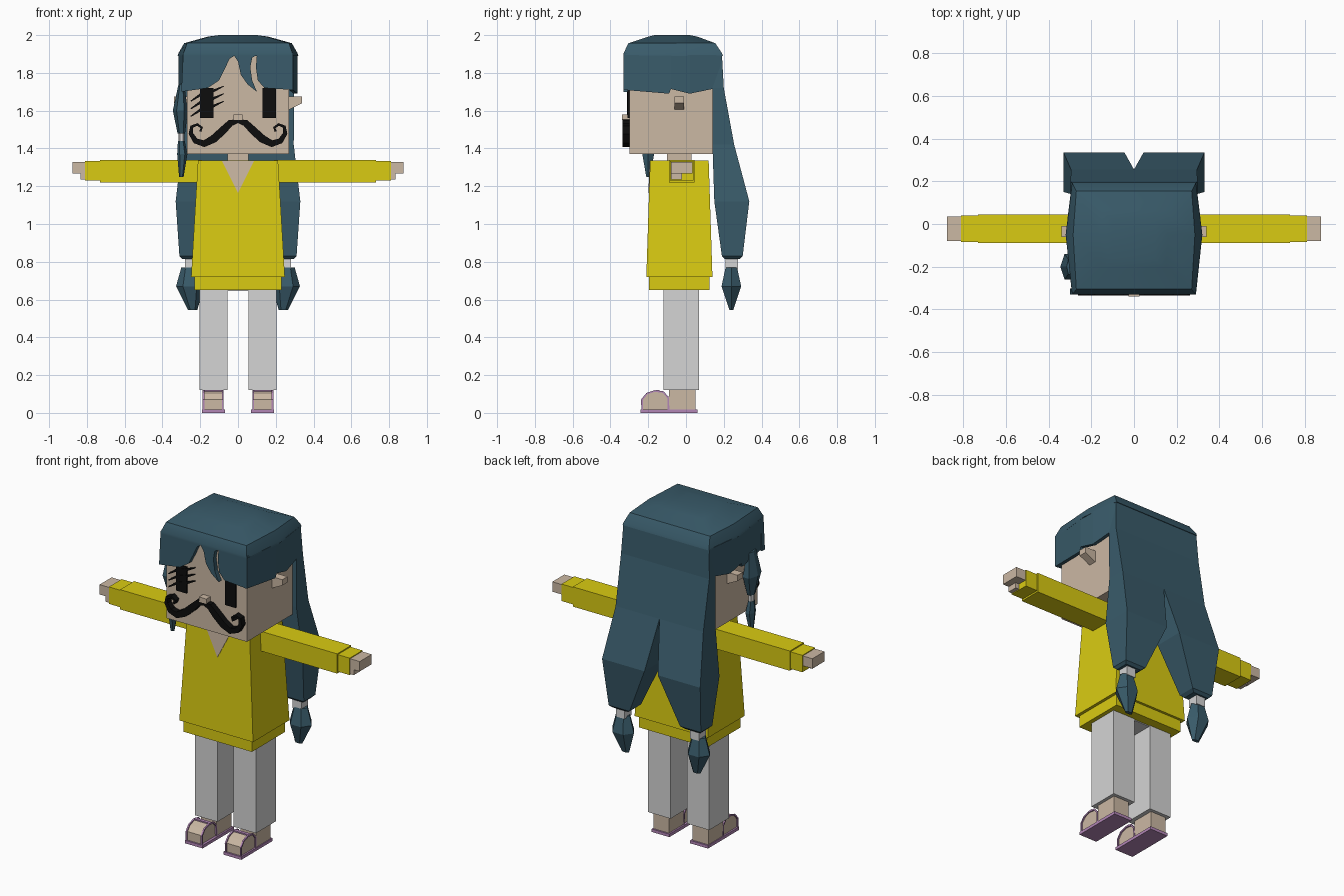
import bpy, bmesh, math
from mathutils import Vector

old = bpy.data.objects.get("Cube")
if old:
    bpy.data.objects.remove(old, do_unlink=True)


def material(name, r, g, b):
    m = bpy.data.materials.new(name)
    m.diffuse_color = (r, g, b, 1)
    m.use_nodes = True
    bsdf = m.node_tree.nodes["Principled BSDF"]
    bsdf.inputs["Base Color"].default_value = (r, g, b, 1)
    bsdf.inputs["Roughness"].default_value = 0.8
    return m


SKIN = material("skin", .60, .48, .37)
HAIR = material("dark_teal_hair", .041, .105, .145)
YELLOW = material("yellow_cloth", .70, .60, .006)
GREY = material("light_grey_cloth", .66, .66, .66)
PURPLE = material("purple_sandal", .45, .24, .47)
BLACK = material("black", .004, .004, .004)


def loft(name, rings, mat, mirror=False, smooth=False):
    """Skin a row of equal-length rings and close both ends."""
    bm = bmesh.new()
    loops = [[bm.verts.new(p) for p in ring] for ring in rings]
    n = len(loops[0])
    for a, b in zip(loops, loops[1:]):
        for i in range(n):
            j = (i + 1) % n
            bm.faces.new((a[i], a[j], b[j], b[i]))
    bm.faces.new(loops[0][::-1])
    bm.faces.new(loops[-1])
    bmesh.ops.recalc_face_normals(bm, faces=bm.faces)
    me = bpy.data.meshes.new(name)
    bm.to_mesh(me)
    bm.free()
    me.materials.append(mat)
    if smooth:
        me.shade_smooth()
        me.set_sharp_from_angle(angle=math.radians(30))
    ob = bpy.data.objects.new(name, me)
    bpy.context.scene.collection.objects.link(ob)
    if mirror:
        ob.modifiers.new("mirror", 'MIRROR')
    return ob


def rect(x0, x1, y0, y1, z):
    return [(x0, y0, z), (x1, y0, z), (x1, y1, z), (x0, y1, z)]


def box(name, x, y, z, mat, mirror=False):
    return loft(name, [rect(*x, *y, z[0]), rect(*x, *y, z[1])], mat, mirror)


def place(u, v, depth, axis):
    return (u, depth, v) if axis == 'Y' else (depth, u, v)


def prism(name, outline, depth, mat, axis='Y', mirror=False):
    """Extrude a flat outline along the given axis."""
    return loft(name, [[place(u, v, d, axis) for u, v in outline] for d in depth], mat, mirror)


def ribbon(name, path, widths, depth, mat, axis='Y', mirror=False):
    """Flat band of varying width that follows a path."""
    pts = [Vector(p) for p in path]
    rings = []
    for i, p in enumerate(pts):
        t = (pts[min(i + 1, len(pts) - 1)] - pts[max(i - 1, 0)]).normalized()
        off = Vector((-t.y, t.x)) * widths[i] / 2
        a, b = p + off, p - off
        rings.append([place(*a, depth[0], axis), place(*b, depth[0], axis),
                      place(*b, depth[1], axis), place(*a, depth[1], axis)])
    return loft(name, rings, mat, mirror=mirror)


def oval(cx, cy, z, rx, ry, n=6):
    return [(cx + rx * math.cos(math.tau * i / n), cy + ry * math.sin(math.tau * i / n), z)
            for i in range(n)]


# Head, neck and face
box("head", (-.27, .27), (-.30, .14), (1.37, 1.91), SKIN)
box("neck", (-.055, .055), (-.10, .03), (1.32, 1.38), SKIN)
box("nose", (-.025, .025), (-.34, -.29), (1.55, 1.58), SKIN)
loft("ears", [[(x, y, z) for y, z in ((-.06, lo), (-.01, lo), (-.01, 1.675), (-.06, 1.675))]
              for x, lo in ((.26, 1.60), (.34, 1.64))], SKIN, mirror=True)
box("eyes", (.13, .20), (-.309, -.30), (1.56, 1.72), BLACK, mirror=True)
for i, z in enumerate((1.57, 1.61, 1.65)):
    ribbon(f"eye_slash_{i + 1}", [(-.25, z), (-.19, z + .04), (-.14, z + .05), (-.075, z + .08)],
           (.006, .016, .016, .004), (-.312, -.30), BLACK)
ribbon("moustache",
       [(0, 1.545), (.04, 1.535), (.08, 1.495), (.13, 1.45), (.18, 1.425), (.225, 1.44),
        (.25, 1.48), (.245, 1.515), (.215, 1.527), (.192, 1.51), (.2, 1.49)],
       (.02, .035, .042, .042, .036, .03, .023, .017, .014, .013, .012),
       (-.335, -.30), BLACK, mirror=True)

# Crown of the hair, with fringe and side panels
crown = []
for z, front, mid, back, y0, y1 in ((1.89, .29, .32, .29, -.33, .195),
                                    (1.905, .288, .315, .288, -.33, .19),
                                    (1.957, .27, .285, .27, -.305, .155),
                                    (1.992, .15, .16, .15, -.20, .06),
                                    (2.0, .1, .1, .1, -.165, .02)):
    crown.append([(-front, y0, z), (front, y0, z), (mid, -.05, z),
                  (back, y1, z), (-back, y1, z), (-mid, -.05, z)])
loft("hair_crown", crown, HAIR, smooth=True)
prism("hair_fringe",
      [(-.29, 1.905), (-.30, 1.70), (-.16, 1.72), (-.10, 1.76), (-.07, 1.82), (-.045, 1.875),
       (-.02, 1.89), (0, 1.86), (.015, 1.79), (.05, 1.74), (.10, 1.70), (.075, 1.76),
       (.065, 1.83), (.075, 1.88), (.1, 1.895), (.095, 1.83), (.105, 1.76), (.14, 1.72),
       (.29, 1.71), (.29, 1.905)], (-.33, -.302), HAIR)
sides = ((-.33, .29, 1.71), (-.09, .315, 1.69), (-.08, .316, 1.715),
         (.02, .312, 1.69), (.14, .297, 1.715), (.19, .29, 1.715))
loft("hair_side_panels", [[(x, y, z), (x, y, 1.895), (x - .02, y, 1.895), (x - .02, y, z)]
                          for y, x, z in sides], HAIR, mirror=True)

# Long back hair that parts into two tied tails
loft("back_hair", [rect(*r) for r in ((0, .288, .14, .19, 1.90), (0, .297, .14, .20, 1.72),
                                      (0, .295, .14, .255, 1.42), (.045, .33, .15, .335, 1.12),
                                      (.17, .31, .19, .30, .83), (.19, .295, .205, .285, .815))],
     HAIR, mirror=True)
box("tail_ties", (.22, .28), (.21, .275), (.76, .82), GREY, mirror=True)
loft("tail_ends", [oval(.255, .24, .77, .045, .035), oval(.255, .24, .67, .073, .06),
                   oval(.24, .24, .545, .025, .012)], HAIR, mirror=True)

# Thin tied strand on one side of the face
loft("side_strand", [oval(-.30, -.2, 1.74, .015, .04), oval(-.305, -.2, 1.60, .04, .07),
                     oval(-.30, -.2, 1.48, .02, .03)], HAIR)
loft("side_strand_tie", [oval(-.30, -.2, 1.48, .016, .02), oval(-.30, -.2, 1.43, .016, .02)], GREY)
loft("side_strand_end", [oval(-.30, -.2, 1.44, .018, .022), oval(-.295, -.2, 1.37, .027, .036),
                         oval(-.30, -.2, 1.25, .012, .012)], HAIR)

# Tunic with hem and open neckline
loft("tunic", [rect(-.248, .248, -.21, .14, .72), rect(-.212, .212, -.19, .12, 1.335)], YELLOW)
box("tunic_hem", (-.23, .23), (-.195, .125), (.65, .725), YELLOW)
loft("neckline", [[(-.085, y, 1.333), (.085, y, 1.333), (0, y - .006, 1.165)]
                  for y in (-.193, -.187)], SKIN)

# Arms
box("sleeves", (.19, .73), (-.09, .045), (1.22, 1.34), YELLOW, mirror=True)
box("cuffs", (.72, .81), (-.084, .039), (1.23, 1.333), YELLOW, mirror=True)
box("hands", (.80, .875), (-.08, .035), (1.268, 1.328), SKIN, mirror=True)
box("thumbs", (.80, .835), (-.08, -.02), (1.235, 1.27), SKIN, mirror=True)

# Trousers
box("hips", (-.2, .2), (-.115, .065), (.645, .75), GREY)
box("trouser_legs", (.055, .205), (-.12, .07), (.12, .70), GREY, mirror=True)

# Feet and sandals
box("heels", (.08, .185), (-.09, .05), (.012, .13), SKIN, mirror=True)
prism("toes", [(-.23, .012), (-.23, .07), (-.205, .10), (-.165, .113), (-.12, .108),
               (-.09, .085), (-.09, .012)], (.085, .18), SKIN, axis='X', mirror=True)
box("sandal_soles", (.07, .19), (-.24, .06), (0, .018), PURPLE, mirror=True)
arch = [(-.232, .015), (-.233, .07), (-.207, .102), (-.165, .116), (-.12, .11),
        (-.095, .08), (-.092, .015)]
for name, x in (("inner", .077), ("outer", .178)):
    ribbon(f"sandal_{name}_straps", arch, [.009] * len(arch), (x, x + .009),
           PURPLE, axis='X', mirror=True)
box("sandal_cross_straps", (.077, .187), (-.16, -.14), (.11, .12), PURPLE, mirror=True)
